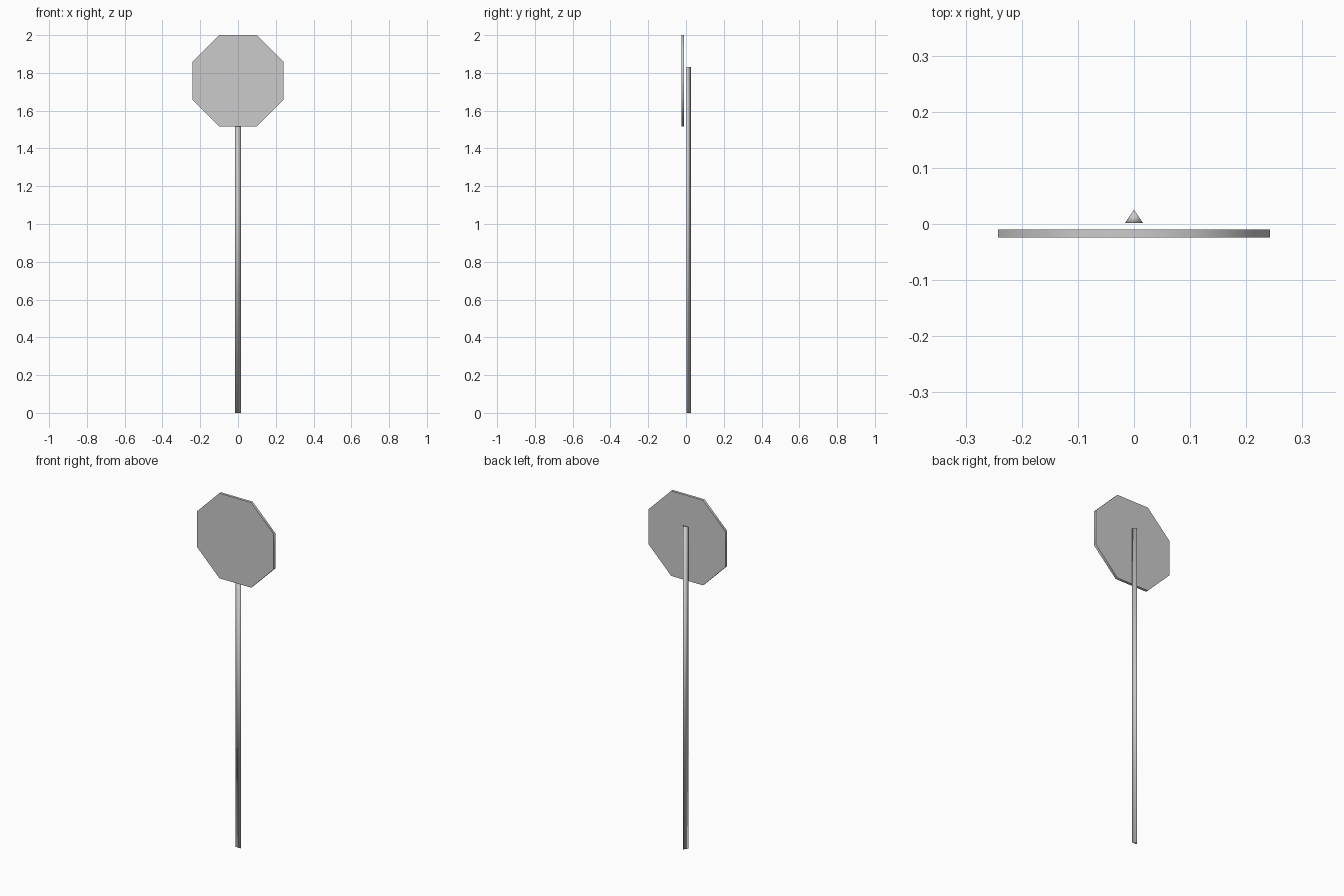
import bpy, bmesh, math

if "Cube" in bpy.data.objects:
    bpy.data.objects.remove(bpy.data.objects["Cube"])


def prism(name, outline, extrude):
    """Closed prism: outline points pushed along the extrude vector."""
    bm = bmesh.new()
    face = bm.faces.new([bm.verts.new(p) for p in outline])
    res = bmesh.ops.extrude_face_region(bm, geom=[face], use_keep_orig=True)
    moved = [g for g in res["geom"] if isinstance(g, bmesh.types.BMVert)]
    bmesh.ops.translate(bm, verts=moved, vec=extrude)
    bmesh.ops.recalc_face_normals(bm, faces=bm.faces)
    mesh = bpy.data.meshes.new(name)
    bm.to_mesh(mesh)
    bm.free()
    obj = bpy.data.objects.new(name, mesh)
    bpy.context.collection.objects.link(obj)
    for o in bpy.context.selected_objects:
        o.select_set(False)
    obj.select_set(True)
    bpy.context.view_layer.objects.active = obj
    return obj


# Octagonal sign plate, flat side up, rim softly shaded
apothem, centre_z = 0.242, 1.758
radius = apothem / math.cos(math.pi / 8)
angles = [math.pi / 8 + i * math.pi / 4 for i in range(8)]
prism("sign_plate",
      [(radius * math.cos(a), -0.0245, centre_z + radius * math.sin(a)) for a in angles],
      (0, 0.0145, 0))
bpy.ops.object.shade_smooth_by_angle(angle=math.radians(60))

# Three-sided post standing just behind the plate
prism("post", [(-0.016, 0.002, 0), (0.016, 0.002, 0), (0, 0.0255, 0)], (0, 0, 1.83))
bpy.ops.object.shade_smooth()
